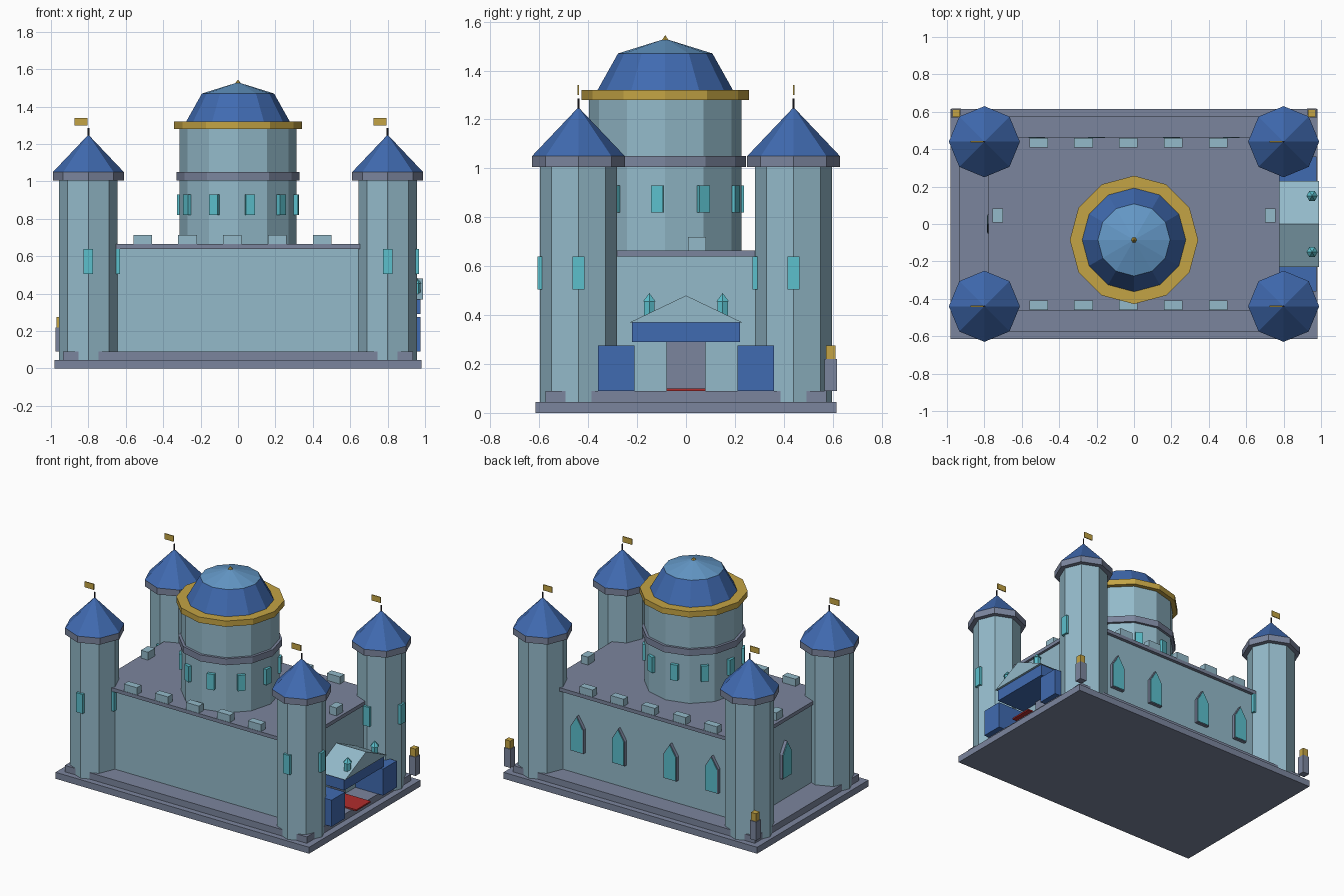
import bpy, bmesh, math
from mathutils import Matrix

cube = bpy.data.objects.get("Cube")
if cube:
    bpy.data.objects.remove(cube, do_unlink=True)


def material(name, r, g, b):
    m = bpy.data.materials.new(name)
    m.use_nodes = True
    colour = [(c / 255) ** 2.2 for c in (r, g, b)] + [1]
    m.diffuse_color = colour
    m.node_tree.nodes["Principled BSDF"].inputs["Base Color"].default_value = colour
    return m


pale = material("pale stone", 146, 184, 200)
grey = material("grey stone", 122, 132, 156)
blue = material("roof blue", 66, 106, 175)
sky = material("light roof blue", 100, 151, 198)
gold = material("gold", 194, 162, 70)
teal = material("teal glass", 92, 190, 203)
red = material("red carpet", 175, 48, 48)
dark = material("dark iron", 45, 45, 55)


def finish(name, bm, mat):
    bmesh.ops.recalc_face_normals(bm, faces=bm.faces)
    mesh = bpy.data.meshes.new(name)
    bm.to_mesh(mesh)
    bm.free()
    mesh.materials.append(mat)
    obj = bpy.data.objects.new(name, mesh)
    bpy.context.collection.objects.link(obj)
    return obj


def box(name, mat, x, y, z):
    """Box from its ranges along the three axes."""
    bm = bmesh.new()
    bmesh.ops.create_cube(bm, size=1)
    for v in bm.verts:
        v.co = [r[0] if c < 0 else r[1] for c, r in zip(v.co, (x, y, z))]
    return finish(name, bm, mat)


def block(name, mat, cx, cy, w, d, z):
    return box(name, mat, (cx - w / 2, cx + w / 2), (cy - d / 2, cy + d / 2), z)


def drum(name, mat, cx, cy, sides, r1, r2, z):
    """Prism, frustum or cone with a corner on the x axis."""
    bm = bmesh.new()
    rings = []
    for r, h in ((r1, z[0]), (r2, z[1])):
        n = sides if r else 1
        rings.append([bm.verts.new((cx + r * math.cos(math.tau * i / sides),
                                    cy + r * math.sin(math.tau * i / sides), h)) for i in range(n)])
    low, high = rings
    bm.faces.new(low)
    if len(high) > 1:
        bm.faces.new(high)
    for i in range(sides):
        j = (i + 1) % sides
        if len(high) > 1:
            bm.faces.new((low[i], low[j], high[j], high[i]))
        else:
            bm.faces.new((low[i], low[j], high[0]))
    return finish(name, bm, mat)


def extrude_profile(name, mat, points, depth, matrix):
    """Extrude a flat outline (across, up) outward, then place it."""
    bm = bmesh.new()
    face = bm.faces.new([bm.verts.new((a, 0, b)) for a, b in points])
    out = bmesh.ops.extrude_face_region(bm, geom=[face])
    for v in out["geom"]:
        if isinstance(v, bmesh.types.BMVert):
            v.co.y += depth
    bmesh.ops.transform(bm, matrix=matrix, verts=bm.verts)
    return finish(name, bm, mat)


# Stepped base, hall and flat roof
block("base_slab", grey, 0, 0, 1.96, 1.23, (0, 0.045))
block("base_step", grey, 0, 0, 1.87, 1.15, (0.045, 0.09))
block("hall", pale, 0, 0, 1.52, 0.88, (0.09, 0.64))
block("hall_roof", grey, 0, 0, 1.555, 0.925, (0.64, 0.665))

# Battlements
for sy in (-1, 1):
    for i in range(5):
        block("merlon", pale, -0.51 + 0.24 * i, 0.435 * sy, 0.1, 0.05, (0.665, 0.715))
for sx in (-1, 1):
    block("side_merlon", pale, 0.728 * sx, 0.045, 0.055, 0.075, (0.665, 0.72))

# Corner towers
for x in (-0.8, 0.8):
    for y in (-0.44, 0.44):
        drum("tower", pale, x, y, 8, 0.157, 0.157, (0.045, 1.005))
        drum("tower_cornice", grey, x, y, 8, 0.19, 0.19, (1.005, 1.05))
        drum("tower_roof", blue, x, y, 8, 0.19, 0, (1.05, 1.25))
        drum("flagpole", dark, x, y, 6, 0.005, 0.005, (1.23, 1.285))
        block("flag", gold, x - 0.04, y, 0.07, 0.006, (1.3, 1.34))
        block("tower_window_side", teal, x + 0.158, y, 0.02, 0.05, (0.505, 0.64))
        block("tower_window_front", teal, x, y - 0.158, 0.05, 0.02, (0.505, 0.64))

# Central domed keep
ky = -0.085
drum("keep", pale, 0, ky, 12, 0.312, 0.312, (0.665, 1.28))
drum("keep_band", grey, 0, ky, 12, 0.33, 0.33, (1.005, 1.05))
drum("keep_gold_ring", gold, 0, ky, 12, 0.343, 0.343, (1.28, 1.32))
drum("dome_lower", blue, 0, ky, 12, 0.277, 0.193, (1.32, 1.47))
drum("dome_upper", sky, 0, ky, 12, 0.193, 0, (1.47, 1.53))
drum("finial", gold, 0, ky, 6, 0.027, 0, (1.51, 1.545))
for i in range(10):
    w = block("keep_window", teal, 0.312, 0, 0.025, 0.05, (0.82, 0.93))
    w.data.transform(Matrix.Translation((0, ky, 0)) @ Matrix.Rotation(math.radians(30 + 36 * i), 4, "Z"))


# Pointed hall windows, glass plate on a stone frame
def pointed(w, bottom, shoulder, top):
    return [(-w, bottom), (w, bottom), (w, shoulder), (0, top), (-w, shoulder)]


places = [Matrix.Translation((x, 0.44, 0)) for x in (-0.52, -0.2, 0.2, 0.52)]
places.append(Matrix.Translation((-0.76, 0, 0)) @ Matrix.Rotation(math.pi / 2, 4, "Z"))
for place in places:
    extrude_profile("window_frame", grey, pointed(0.05, 0.25, 0.42, 0.5), 0.022, place)
    extrude_profile("window_glass", teal, pointed(0.045, 0.255, 0.418, 0.492), 0.026, place)

# Entrance porch
box("door", grey, (0.75, 0.775), (-0.08, 0.08), (0.09, 0.3))
box("carpet", red, (0.76, 0.97), (-0.08, 0.08), (0.09, 0.1))
box("porch_beam", blue, (0.75, 0.975), (-0.22, 0.22), (0.29, 0.37))
extrude_profile("porch_gable", pale, [(-0.23, 0.37), (0.23, 0.37), (0, 0.48)], 0.23,
                Matrix.Translation((0.76, 0, 0)) @ Matrix.Rotation(-math.pi / 2, 4, "Z"))
for s in (-1, 1):
    block("porch_block", blue, 0.8625, 0.285 * s, 0.225, 0.15, (0.09, 0.275))
    drum("lantern", teal, 0.952, 0.15 * s, 6, 0.024, 0.024, (0.39, 0.455))
    drum("lantern_cap", teal, 0.952, 0.15 * s, 6, 0.03, 0, (0.455, 0.49))

# Lamp posts on the back corners
for s in (-1, 1):
    block("lamp_post", grey, 0.95 * s, 0.592, 0.05, 0.05, (0.09, 0.22))
    block("lamp", gold, 0.95 * s, 0.592, 0.04, 0.04, (0.22, 0.275))
